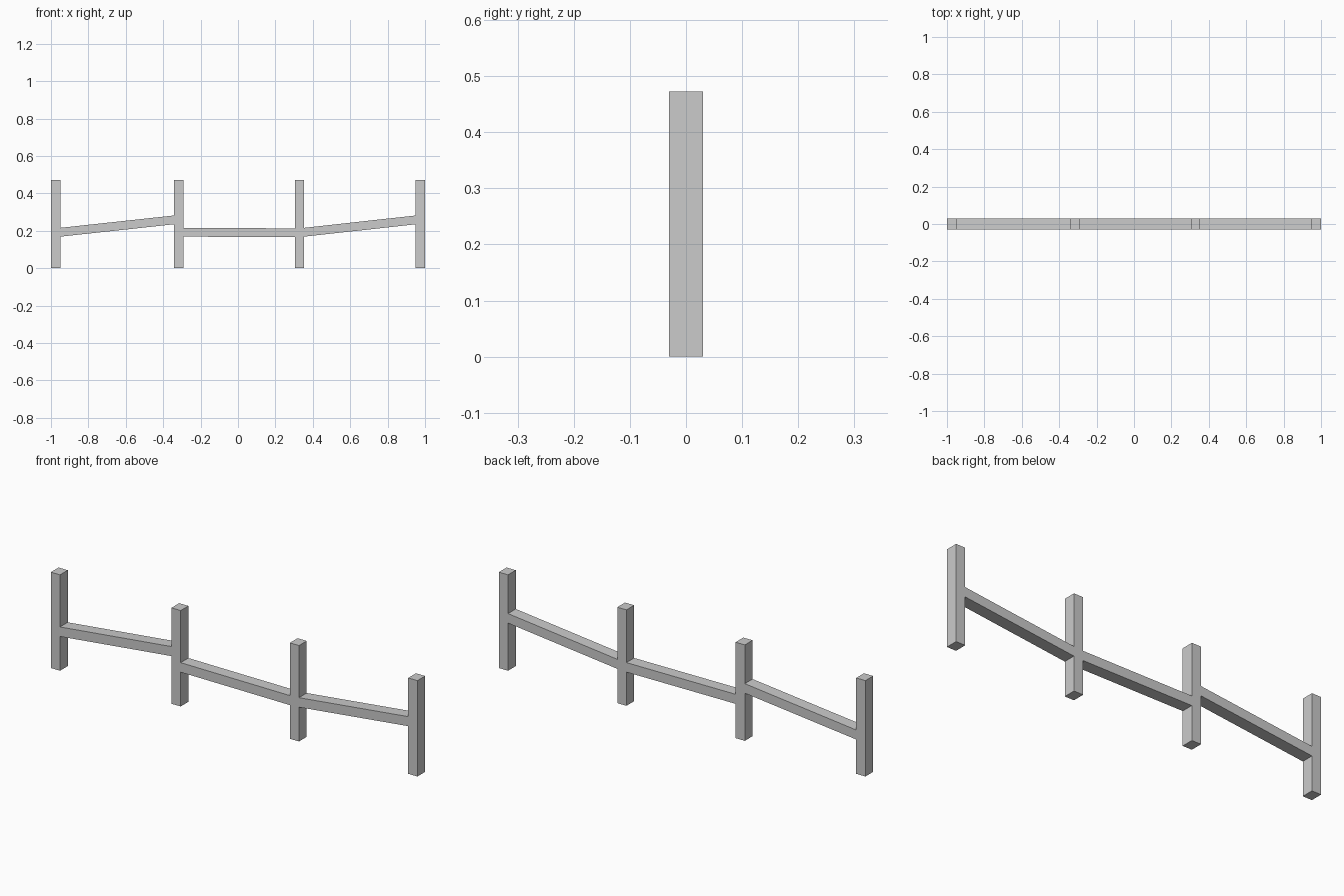
import bpy

if "Cube" in bpy.data.objects:
    bpy.data.objects.remove(bpy.data.objects["Cube"])

HALF_DEPTH = 0.03
HEIGHT = 0.473
POST_W = 0.05
RAIL_H = 0.047


def extrude_profile(name, pts):
    """Extrude a counter-clockwise XZ quad evenly through the fence depth."""
    n = len(pts)
    verts = [(x, y, z) for y in (-HALF_DEPTH, HALF_DEPTH) for x, z in pts]
    faces = [tuple(range(n)), tuple(range(2 * n - 1, n - 1, -1))]
    faces += [(i, i + n, (i + 1) % n + n, (i + 1) % n) for i in range(n)]
    mesh = bpy.data.meshes.new(name)
    mesh.from_pydata(verts, [], faces)
    obj = bpy.data.objects.new(name, mesh)
    bpy.context.collection.objects.link(obj)
    return obj


# Four upright posts
post_x = [-1.0, -0.342, 0.304, 0.95]
for i, x in enumerate(post_x):
    extrude_profile(f"post_{i + 1}", [(x, 0), (x + POST_W, 0),
                                      (x + POST_W, HEIGHT), (x, HEIGHT)])

# Rails spanning between posts: bottom height at left and right ends
rail_z = [(0.169, 0.235), (0.169, 0.166), (0.169, 0.235)]
for i, (za, zb) in enumerate(rail_z):
    xa, xb = post_x[i] + POST_W, post_x[i + 1]
    extrude_profile(f"rail_{i + 1}", [(xa, za), (xb, zb),
                                      (xb, zb + RAIL_H), (xa, za + RAIL_H)])
